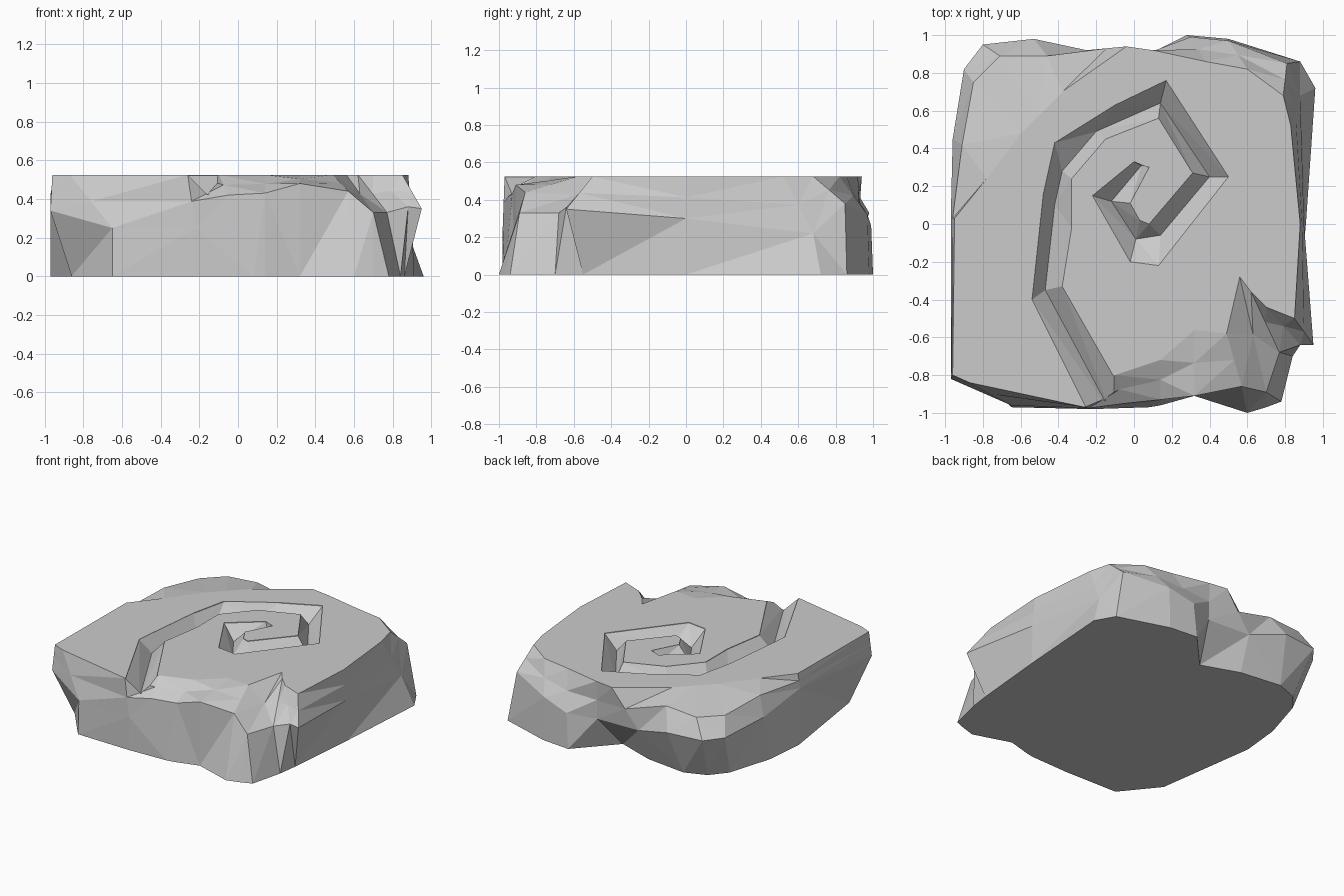
import bpy, bmesh
from mathutils import Vector


def loft(name, rings):
    """Skin a chain of matching closed rings, capped at both ends."""
    bm = bmesh.new()
    vs = [[bm.verts.new(p) for p in ring] for ring in rings]
    n = len(vs[0])
    for a, b in zip(vs, vs[1:]):
        for i in range(n):
            j = (i + 1) % n
            bm.faces.new((a[i], a[j], b[j], b[i]))
    bmesh.ops.triangulate(bm, faces=bm.faces[:])
    bm.faces.new(vs[0][::-1])
    bm.faces.new(vs[-1])
    bmesh.ops.recalc_face_normals(bm, faces=bm.faces[:])
    me = bpy.data.meshes.new(name)
    bm.to_mesh(me)
    bm.free()
    ob = bpy.data.objects.new(name, me)
    bpy.context.collection.objects.link(ob)
    return ob


TOP = 0.525

# rough slab outline on the ground, with an undercut at the back
bottom = [(-.86, -.71), (-.65, -.97), (-.22, -.98), (.08, -.97), (.14, -.96), (.32, -.91),
          (.60, -1.0), (.70, -.97), (.78, -.94), (.84, -.70), (.86, -.55), (.91, 0),
          (.96, .72), (.88, .86), (.50, .98), (.28, 1.0), (.02, .72), (-.26, .82),
          (-.58, .86), (-.74, .80), (-.84, .68), (-.94, .35), (-.97, .05)]
# chipped shoulder
shoulder = [(-.97, -.82, .34), (-.65, -.96, .25), (-.22, -.98, .25), (-.05, -.95, .42),
            (.14, -.93, .43), (.32, -.91, .48), (.57, -.86, .44), (.70, -.89, .33),
            (.77, -.68, .33), (.88, -.64, .36), (.95, -.64, .35), (.90, 0, .30),
            (.88, .68, .22), (.81, .85, .38), (.50, .97, .32), (.30, .99, .26),
            (.10, .91, .24), (-.25, .92, .25), (-.53, .98, .33), (-.80, .95, .33),
            (-.90, .82, .33), (-.96, .45, .36), (-.97, .03, .42)]
# edge of the flat top, broken away at the front right and worn at the back left
top = [(-.96, -.80), (-.87, -.84), (-.26, -.97), (-.10, -.80), (.14, -.72), (.32, -.56),
       (.49, -.58), (.56, -.28), (.62, -.36), (.70, -.44), (.85, -.50), (.88, 0),
       (.83, .52), (.79, .68), (.60, .82), (.38, .86), (.10, .92), (-.04, .94),
       (-.38, .70), (-.50, .58), (-.60, .48), (-.78, .24), (-.95, .03)]
top = [(x, y, TOP) for x, y in top]
# rim between shoulder and top; the worn corner keeps a wide gentle bevel
worn = {18: (-.46, .89, .48), 19: (-.71, .89, .46), 20: (-.85, .75, .46), 21: (-.91, .42, .50)}
rim = [worn.get(i, Vector(s).lerp(Vector(t), .5))
       for i, (s, t) in enumerate(zip(shoulder, top))]
slab = loft("stone_slab", [[(x, y, 0) for x, y in bottom], shoulder, rim, top])

# spiral groove: outer lip, floor line and inner lip at each station
groove = [((-.22, -1.04), (-.12, -1.0), (-.02, -.96)),
          ((-.54, -.40), (-.47, -.35), (-.38, -.33)),
          ((-.48, .16), (-.42, .10), (-.33, -.02)),
          ((-.42, .43), (-.38, .28), (-.33, .24)),
          ((-.10, .63), (-.20, .49), (-.15, .45)),
          ((.17, .76), (.14, .64), (.13, .56)),
          ((.50, .25), (.40, .25), (.31, .27)),
          ((.13, -.22), (.14, -.06), (.08, 0)),
          ((-.02, -.20), (.01, -.08), (.03, .02)),
          ((-.22, .15), (-.12, .12), (-.02, .11)),
          ((0, .33), (.04, .31), (.08, .30))]
cutter = loft("groove_cutter", [[(*o, .70), (*o, TOP - .004), (*f, .42),
                                 (*i, TOP - .004), (*i, .70)] for o, f, i in groove])
cutter.hide_render = True
cutter.hide_viewport = True

mod = slab.modifiers.new("carve_spiral", 'BOOLEAN')
mod.operation = 'DIFFERENCE'
mod.solver = 'EXACT'
mod.object = cutter
